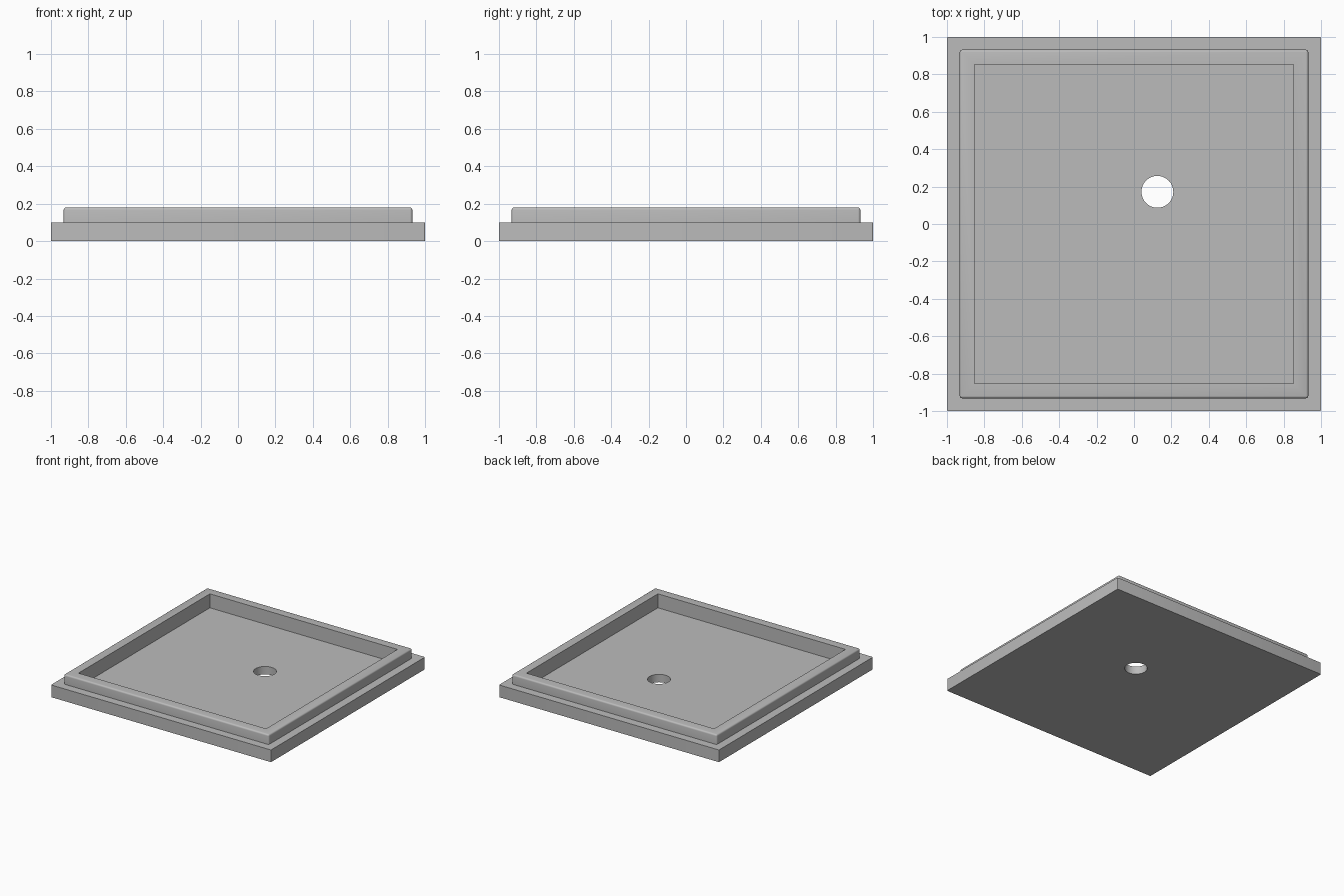
import bpy
import bmesh

old = bpy.data.objects.get("Cube")
if old:
    bpy.data.objects.remove(old, do_unlink=True)

GREY = 0.5
grey = bpy.data.materials.new("plain grey")
grey.use_nodes = True
grey.diffuse_color = (GREY, GREY, GREY, 1)
grey.node_tree.nodes["Principled BSDF"].inputs["Base Color"].default_value = (GREY, GREY, GREY, 1)

BASE_TOP, RIM_TOP, FLOOR = 0.1, 0.18, 0.065


def make_object(name, bm):
    mesh = bpy.data.meshes.new(name)
    bm.to_mesh(mesh)
    bm.free()
    mesh.materials.append(grey)
    obj = bpy.data.objects.new(name, mesh)
    bpy.context.collection.objects.link(obj)
    return obj


def square_block(name, half, bottom, top, fillet=0, round_top=False):
    """Square slab with rounded upright edges and, if asked, a rounded top edge."""
    bm = bmesh.new()
    bmesh.ops.create_cube(bm, size=1)
    for v in bm.verts:
        v.co = (v.co.x * 2 * half, v.co.y * 2 * half, top if v.co.z > 0 else bottom)
    if fillet:
        edges = []
        for e in bm.edges:
            a, b = (v.co.z for v in e.verts)
            if abs(a - b) > 1e-5 or (round_top and min(a, b) > top - 1e-5):
                edges.append(e)
        bmesh.ops.bevel(bm, geom=edges, offset=fillet, segments=4, profile=0.5, affect='EDGES')
    return make_object(name, bm)


def combine(body, other, operation):
    mod = body.modifiers.new(operation.lower(), 'BOOLEAN')
    mod.operation, mod.solver, mod.object = operation, 'EXACT', other
    bpy.context.view_layer.objects.active = body
    bpy.ops.object.modifier_apply(modifier=mod.name)
    bpy.data.objects.remove(other, do_unlink=True)


# Base slab with the raised, rounded rim block on top
tray = square_block("tray", 1.0, 0, BASE_TOP, 0.006)
combine(tray, square_block("rim", 0.932, FLOOR, RIM_TOP, 0.013, True), 'UNION')

# Recess inside the rim
combine(tray, square_block("recess_cutter", 0.853, FLOOR, RIM_TOP + 0.1), 'DIFFERENCE')

# Drain hole through the floor
bm = bmesh.new()
bmesh.ops.create_cone(bm, cap_ends=True, segments=64, radius1=0.085, radius2=0.085, depth=1)
bmesh.ops.translate(bm, verts=bm.verts, vec=(0.125, 0.172, 0))
combine(tray, make_object("drain_cutter", bm), 'DIFFERENCE')

# Smooth fillets and hole, sharp corners
bpy.ops.object.select_all(action='DESELECT')
tray.select_set(True)
bpy.context.view_layer.objects.active = tray
bpy.ops.object.shade_smooth_by_angle(angle=0.6)
